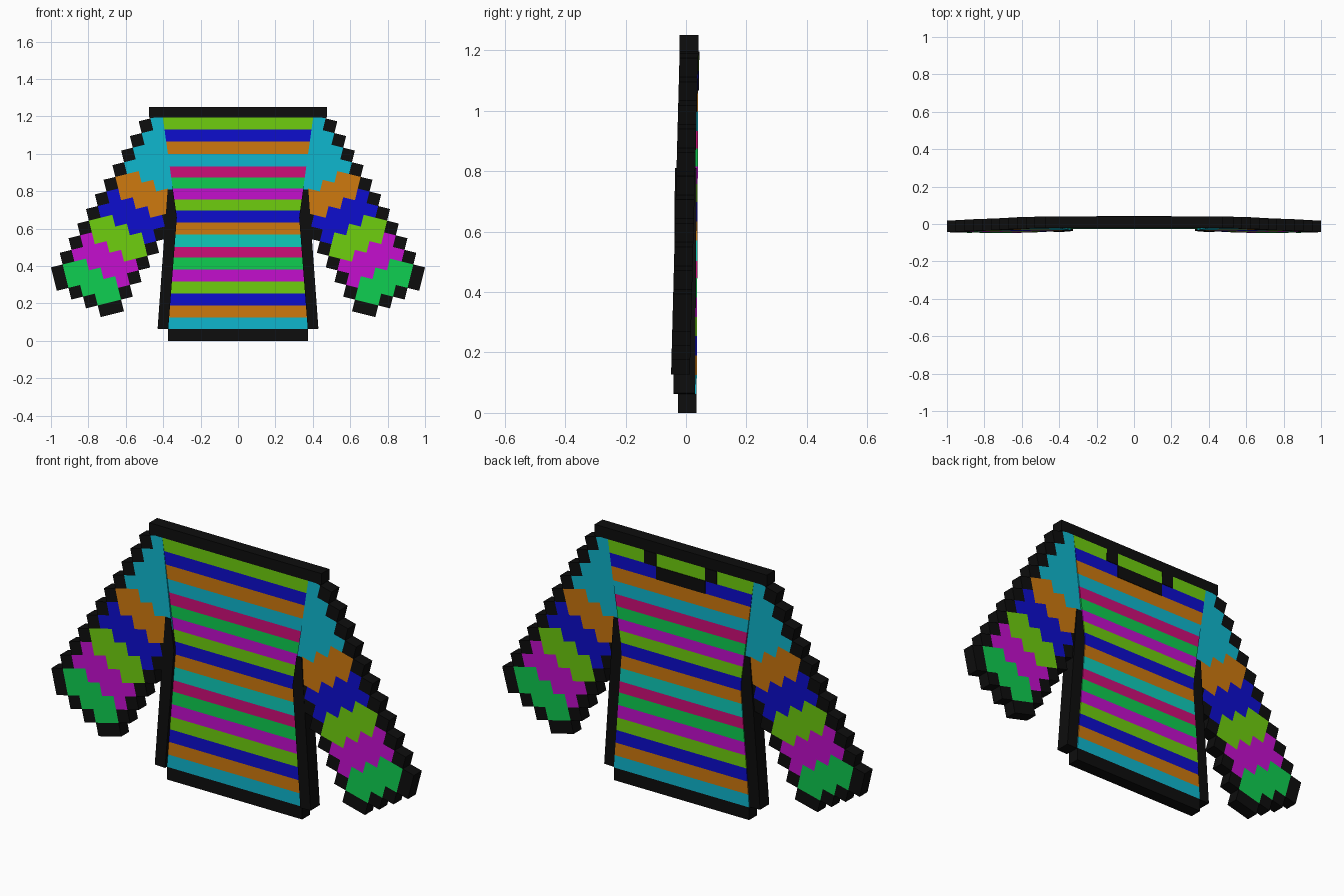
import bpy, bmesh, math
from collections import Counter

if "Cube" in bpy.data.objects:
    bpy.data.objects.remove(bpy.data.objects["Cube"])


def linear(c):
    c /= 255
    return c / 12.92 if c <= 0.04045 else ((c + 0.055) / 1.055) ** 2.4


COLOURS = {
    "black": (13, 13, 13), "lime": (110, 205, 14), "blue": (13, 13, 205),
    "orange": (205, 120, 14), "cyan": (14, 182, 205), "crimson": (205, 14, 120),
    "green": (14, 205, 80), "magenta": (195, 14, 205), "teal": (14, 203, 185),
}
NAMES = list(COLOURS)
MATS = []
for name, rgb in COLOURS.items():
    m = bpy.data.materials.new(name)
    m.diffuse_color = (*[linear(c) for c in rgb], 1)
    m.use_nodes = True
    m.node_tree.nodes["Principled BSDF"].inputs["Base Color"].default_value = m.diffuse_color
    MATS.append(m)


def part(name, cells, centre, half):
    """Slab made of coloured x-z polygons; centre(z) gives its middle in y."""
    bm = bmesh.new()
    verts = {}

    def key(p):
        return (round(p[0], 4), round(p[1], 4))

    def vert(p, side):
        k = (key(p), side)
        if k not in verts:
            verts[k] = bm.verts.new((p[0], centre(p[1]) + side * half, p[1]))
        return verts[k]

    def edges(poly):
        return list(zip(poly, poly[1:] + poly[:1]))

    clean = []
    for poly, colour in cells:
        poly = [p for p, q in edges(poly) if key(p) != key(q)]
        if len(poly) > 2:
            clean.append((poly, NAMES.index(colour)))
    shared = Counter(frozenset((key(a), key(b))) for poly, _ in clean for a, b in edges(poly))
    for poly, mat in clean:
        rings = [[vert(p, -1) for p in poly], [vert(p, 1) for p in reversed(poly)]]
        # rim walls only where no neighbouring cell touches
        for a, b in edges(poly):
            if shared[frozenset((key(a), key(b)))] == 1:
                rings.append([vert(a, -1), vert(a, 1), vert(b, 1), vert(b, -1)])
        for ring in rings:
            bm.faces.new(ring).material_index = mat
    bmesh.ops.recalc_face_normals(bm, faces=bm.faces)
    mesh = bpy.data.meshes.new(name)
    bm.to_mesh(mesh)
    bm.free()
    for m in MATS:
        mesh.materials.append(m)
    ob = bpy.data.objects.new(name, mesh)
    bpy.context.collection.objects.link(ob)
    return ob


def box(x0, x1, z0, z1):
    return [(x0, z0), (x1, z0), (x1, z1), (x0, z1)]


def clip(poly, a, b):
    """Keep the part of poly lying left of the line a -> b."""
    def dist(p):
        return (b[0] - a[0]) * (p[1] - a[1]) - (b[1] - a[1]) * (p[0] - a[0])
    out = []
    for p, q in zip(poly, poly[1:] + poly[:1]):
        dp, dq = dist(p), dist(q)
        if dp >= 0:
            out.append(p)
        if dp * dq < 0:
            t = dp / (dp - dq)
            out.append((p[0] + t * (q[0] - p[0]), p[1] + t * (q[1] - p[1])))
    return out


def body_y(z):
    return 0.004 + 0.005 * z


def sleeve_y(z):
    return 0.010 - 0.0265 * (1.2 - z)


def bar_y(z):
    return -0.006 + 0.0065 * z


HALF = 0.031
TOP, HEM = 1.195, 0.063
OUTLINE = [(1.195, 0.402), (0.81, 0.348), (0.66, 0.327), (0.063, 0.373)]


def body_half_width(z):
    for (z0, x0), (z1, x1) in zip(OUTLINE, OUTLINE[1:]):
        if z >= z1 - 1e-6:
            return x0 + (x1 - x0) * (z0 - z) / (z0 - z1)
    return OUTLINE[-1][1]


# striped body
stripes = ["lime", "blue", "orange", "cyan", "crimson", "green", "magenta",
           "lime", "blue", "orange", "teal", "crimson", "green", "magenta",
           "lime", "blue", "orange", "cyan"]
levels = [1.195, 1.131, 1.067, 0.998, 0.933, 0.874, 0.815, 0.757, 0.698, 0.634,
          0.570, 0.503, 0.446, 0.382, 0.318, 0.254, 0.190, 0.126, 0.063]
cells = []
for colour, hi, lo in zip(stripes, levels, levels[1:]):
    w0, w1 = body_half_width(lo), body_half_width(hi)
    cells.append(([(-w0, lo), (w0, lo), (w1, hi), (-w1, hi)], colour))
part("striped_body", cells, body_y, HALF)

# collar and hem
part("collar_band", [(box(-0.475, 0.475, TOP, 1.25), "black")], body_y, HALF)
part("hem_band", [(box(-0.373, 0.373, 0, HEM), "black")], body_y, HALF)

# neckline on the back
neck = [(box(-0.2, -0.135, levels[1], TOP), "black"),
        (box(0.135, 0.2, levels[1], TOP), "black"),
        (box(-0.135, 0.135, levels[2], levels[1]), "black")]
part("back_neckline", neck, lambda z: body_y(z) + HALF, 0.003)

# sleeve of tilted square cells: s runs across the sleeve, d along it from the cuff
P, TILT = 0.0644, math.radians(14)
bands = ["green", "magenta", "lime", "blue", "orange", "cyan"]


def corner(i, j):
    c, n = math.cos(TILT), math.sin(TILT)
    return (-1.0 + P * (i * c + j * n), 0.393 + P * (i * n - j * c))


sleeve = []
for i in range(22):
    for j in range(-16, 6):
        s, d = i + j, i - j
        if not 0 <= s <= 8 or d < -1:
            continue
        edge = s in (0, 8) or d == -1
        colour = "black" if edge else bands[min(d // 3, 5)]
        poly = [corner(i, j + 1), corner(i + 1, j + 1), corner(i + 1, j), corner(i, j)]
        poly = clip(poly, (1, TOP), (-1, TOP + 1e-9)[:2])
        # stop at the body seam and the collar
        poly = clip(poly, (1, TOP), (-1, TOP)) if poly else poly
        poly = clip(poly, (-0.348, 0.81), (-0.402, 1.195)) if poly else poly
        if len(poly) > 2:
            sleeve.append((poly, colour))

# side seam bar
bar = [([(-0.43, 0.065), (-0.373, 0.063), (-0.327, 0.66), (-0.348, 0.81), (-0.376, 0.81)], "black")]


def mirrored(cells, sign):
    return [([(sign * x, z) for x, z in poly], colour) for poly, colour in cells]


for side, sign in (("left", 1), ("right", -1)):
    part(side + "_sleeve", mirrored(sleeve, sign), sleeve_y, HALF)
    part(side + "_side_bar", mirrored(bar, sign), bar_y, 0.036)
